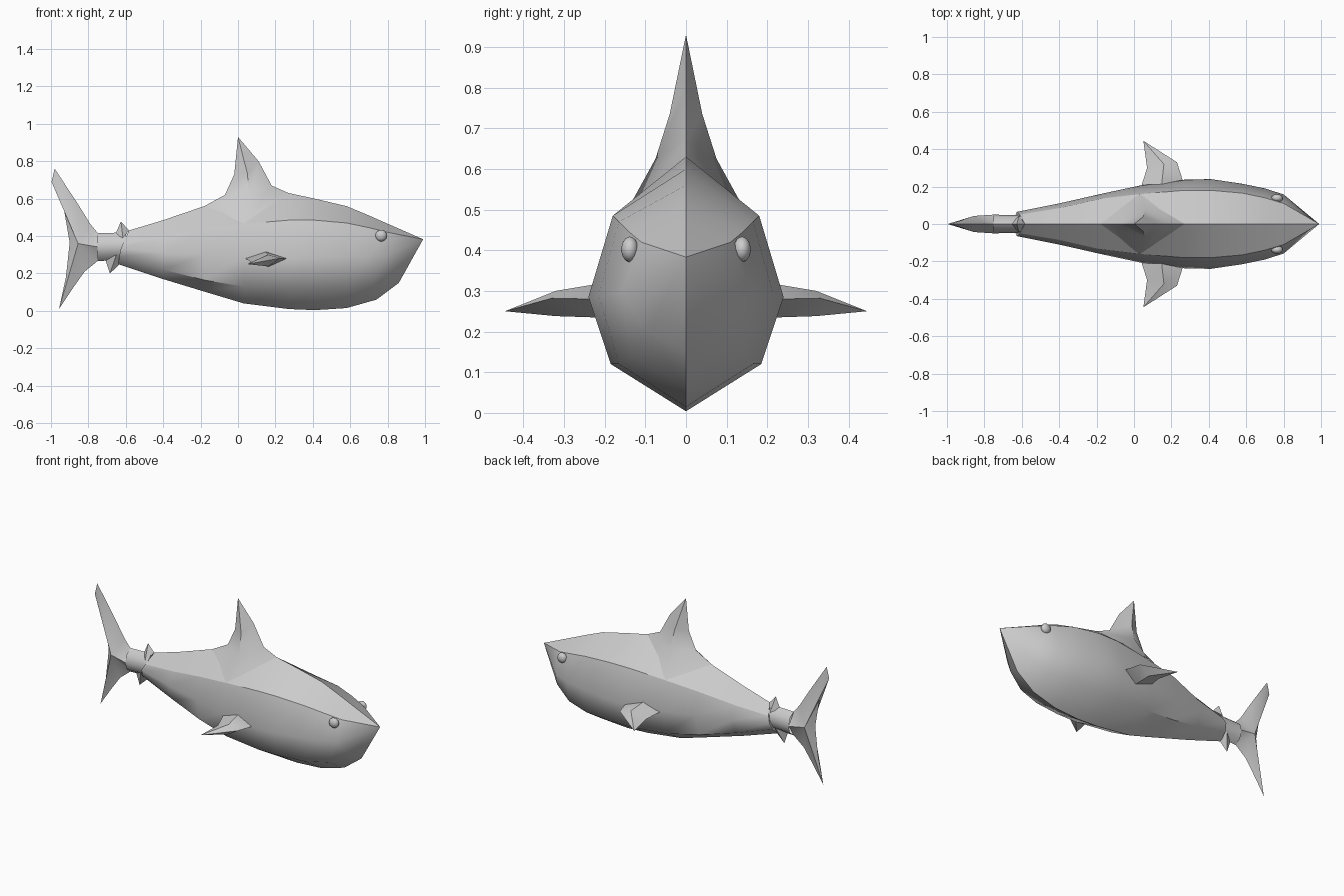
import bpy, bmesh

if "Cube" in bpy.data.objects:
    bpy.data.objects.remove(bpy.data.objects["Cube"])

grey = bpy.data.materials.new("light_grey")
grey.diffuse_color = (0.6, 0.6, 0.6, 1)
grey.use_nodes = True
grey.node_tree.nodes["Principled BSDF"].inputs["Base Color"].default_value = grey.diffuse_color


def finish(bm, name, angle=0.78):
    """Turn a bmesh into a grey object, smooth except at sharp edges."""
    bmesh.ops.recalc_face_normals(bm, faces=bm.faces[:])
    me = bpy.data.meshes.new(name)
    bm.to_mesh(me)
    bm.free()
    ob = bpy.data.objects.new(name, me)
    bpy.context.collection.objects.link(ob)
    me.materials.append(grey)
    bpy.ops.object.select_all(action='DESELECT')
    ob.select_set(True)
    bpy.context.view_layer.objects.active = ob
    bpy.ops.object.shade_smooth_by_angle(angle=angle, keep_sharp_edges=True)
    return ob


def loft(name, rings, tip=None, start_cap=True, end_cap=True, sharp=(), angle=0.78):
    """Skin a list of equal rings, closing on an optional tip point."""
    bm = bmesh.new()
    vs = [[bm.verts.new(p) for p in r] for r in rings]
    n = len(rings[0])
    for a, b in zip(vs, vs[1:]):
        for i in range(n):
            j = (i + 1) % n
            bm.faces.new((a[i], a[j], b[j], b[i]))
    if start_cap:
        bm.faces.new(vs[0])
    if tip:
        t = bm.verts.new(tip)
        for i in range(n):
            bm.faces.new((vs[-1][i], vs[-1][(i + 1) % n], t))
    elif end_cap:
        bm.faces.new(vs[-1])
    for a, b in zip(vs, vs[1:]):
        for i in sharp:
            bm.edges.get((a[i], b[i])).smooth = False
    if tip:
        for i in sharp:
            bm.edges.get((vs[-1][i], t)).smooth = False
    return finish(bm, name, angle)


def section(xs, top, up, mid, low, bot):
    """Eight-sided body section, mirrored about y = 0."""
    x = xs if isinstance(xs, tuple) else (xs,) * 5
    right = [(x[1], *up), (x[2], *mid), (x[3], *low)]
    return ([(x[0], 0, top)] + right + [(x[4], 0, bot)]
            + [(a, -b, c) for a, b, c in reversed(right)])


# Body, from the tail end to the nose
body = [
    section((-.583, -.61, -.626, -.635, -.64), .43, (.05, .37), (.065, .335), (.045, .29), .25),
    section(-.40, .485, (.085, .395), (.11, .31), (.085, .22), .17),
    section(-.18, .56, (.135, .44), (.16, .30), (.125, .165), .103),
    section(.03, .62, (.16, .465), (.205, .29), (.16, .13), .04),
    section(.27, .63, (.18, .485), (.237, .28), (.185, .12), .01),
    section(.41, .60, (.18, .485), (.24, .285), (.185, .12), .004),
    section(.58, .56, (.165, .47), (.215, .29), (.165, .12), .015),
    section((.70, .70, .70, .72, .74), .51, (.14, .445), (.19, .29), (.135, .14), .06),
    section((.80, .80, .80, .83, .86), .466, (.11, .42), (.158, .30), (.095, .20), .15),
]
loft("body", body, tip=(.99, 0, .383), sharp=(0, 1, 4, 7))


def spine_ring(front, side, back):
    x, y, z = side
    return [(front[0], 0, front[1]), side, (back[0], 0, back[1]), (x, -y, z)]


# Dorsal fin flaring into the back
loft("dorsal_fin", [
    spine_ring((.27, .63), (.03, .162, .467), (-.18, .56)),
    spine_ring((.18, .67), (.06, .075, .625), (-.07, .62)),
    spine_ring((.11, .80), (.05, .04, .735), (-.02, .73)),
], tip=(0, 0, .93), start_cap=False)

# Pectoral fins
for s, side in ((1, "left"), (-1, "right")):
    rings = [
        [(.26, .16, .28), (.15, .16, .32), (.04, .16, .28), (.16, .16, .235)],
        [(.26, .235, .28), (.15, .23, .315), (.04, .205, .28), (.16, .23, .235)],
        [(.23, .33, .282), (.16, .32, .30), (.07, .30, .262), (.16, .32, .238)],
    ]
    loft(side + "_pectoral_fin", [[(x, s * y, z) for x, y, z in r] for r in rings],
         tip=(.05, s * .445, .25), angle=.6)

    # Eyes
    bm = bmesh.new()
    bmesh.ops.create_icosphere(bm, subdivisions=2, radius=1)
    for v in bm.verts:
        v.co = (.765 + .032 * v.co.x, s * .138 + .022 * v.co.y, .402 + .032 * v.co.z)
    finish(bm, side + "_eye", 1.2)


def tube(x, w, lo, hi):
    m, h = (lo + hi) / 2, (hi - lo) / 2
    r = [(x, 0, hi), (x, w * .75, m + h * .6), (x, w, m), (x, w * .75, m - h * .6)]
    return r + [(x, 0, lo)] + [(x, -b, c) for _, b, c in reversed(r[1:])]


# Narrow stem between body and tail
loft("tail_stem", [tube(-.60, .05, .27, .42), tube(-.65, .048, .27, .418),
                   tube(-.75, .05, .267, .416)], end_cap=False)

# Finlets above, below and at the sides of the stem
loft("upper_finlet", [spine_ring((-.583, .43), (-.615, .045, .39), (-.655, .41))],
     tip=(-.626, 0, .478))
loft("lower_finlet", [spine_ring((-.62, .262), (-.65, .04, .30), (-.71, .275))],
     tip=(-.685, 0, .20))

# Tail fin: flat outline with a thick middle on both sides
outline = [(-.75, .416), (-.79, .465), (-.855, .57), (-.98, .76), (-.997, .69), (-.93, .54),
           (-.90, .365), (-.92, .18), (-.957, .01), (-.877, .13), (-.82, .21), (-.75, .267)]
bm = bmesh.new()
rim = [bm.verts.new((x, 0, z)) for x, z in outline]
for s in (1, -1):
    centre = bm.verts.new((-.855, s * .043, .36))
    root = bm.verts.new((-.75, s * .05, .342))
    for a, b in zip(rim, rim[1:]):
        bm.faces.new((a, b, centre))
    bm.faces.new((root, rim[0], centre))
    bm.faces.new((rim[-1], root, centre))
finish(bm, "tail_fin")
